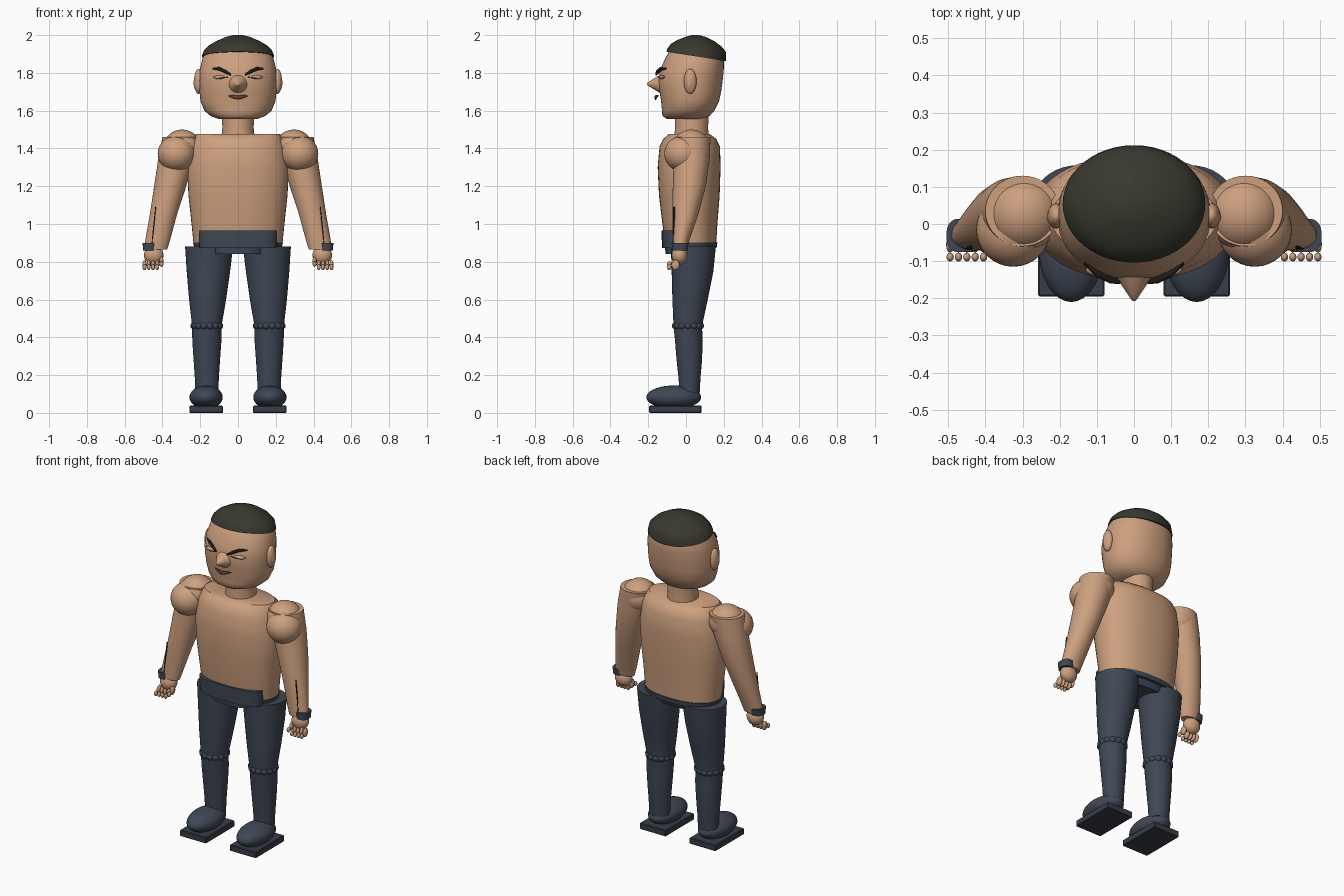
import bpy, bmesh, math
from mathutils import Vector


def material(name, rgb):
    m = bpy.data.materials.new(name)
    m.diffuse_color = (*rgb, 1)
    return m


SKIN = material("skin", (0.61, 0.35, 0.21))
HAIR = material("hair", (0.04, 0.04, 0.028))
CLOTH = material("dark_cloth", (0.05, 0.064, 0.09))
SOLE = material("sole", (0.04, 0.048, 0.065))
BROW = material("brow", (0.012, 0.012, 0.01))
LIP = material("lip", (0.13, 0.05, 0.03))


def finish(bm, name, mat, angle=40):
    bmesh.ops.recalc_face_normals(bm, faces=bm.faces)
    me = bpy.data.meshes.new(name)
    bm.to_mesh(me)
    bm.free()
    ob = bpy.data.objects.new(name, me)
    bpy.context.collection.objects.link(ob)
    me.materials.append(mat)
    bpy.ops.object.select_all(action='DESELECT')
    ob.select_set(True)
    bpy.context.view_layer.objects.active = ob
    bpy.ops.object.shade_smooth_by_angle(angle=math.radians(angle))
    return ob


def loft(name, mat, rings, n=40, power=2.0, angle=40):
    """Skin closed superellipse rings given as (centre, half axis, half axis)."""
    bm = bmesh.new()
    loops = []
    for c, a, b in rings:
        c, a, b = Vector(c), Vector(a), Vector(b)
        loop = []
        for i in range(n):
            t = math.tau * i / n
            u, v = math.cos(t), math.sin(t)
            u = math.copysign(abs(u) ** (2 / power), u)
            v = math.copysign(abs(v) ** (2 / power), v)
            loop.append(bm.verts.new(c + a * u + b * v))
        loops.append(loop)
    for p, q in zip(loops, loops[1:]):
        for i in range(n):
            j = (i + 1) % n
            bm.faces.new((p[i], p[j], q[j], q[i]))
    bm.faces.new(loops[0])
    bm.faces.new(loops[-1])
    return finish(bm, name, mat, angle)


def upright(name, mat, rows, **kw):
    """Rows are (z, x centre, x radius, y front, y back, slope along y)."""
    rings = [((cx, (y0 + y1) / 2, z), (rx, 0, 0), (0, (y1 - y0) / 2, s * (y1 - y0) / 2))
             for z, cx, rx, y0, y1, s in rows]
    return loft(name, mat, rings, **kw)


def body(rows, cx=0):
    return [(z, cx, rx, y0, y1, 0) for z, rx, y0, y1 in rows]


def stroke(name, mat, points, n=10):
    """Tapered stroke running along x: (x, y, z, y radius, z radius)."""
    return loft(name, mat, [((x, y, z), (0, ry, 0), (0, 0, rz)) for x, y, z, ry, rz in points], n=n)


def balls(name, mat, items, u=24, v=14):
    bm = bmesh.new()
    for c, r in items:
        vs = bmesh.ops.create_uvsphere(bm, u_segments=u, v_segments=v, radius=1)["verts"]
        for w in vs:
            w.co = Vector((w.co.x * r[0], w.co.y * r[1], w.co.z * r[2])) + Vector(c)
    return finish(bm, name, mat, 60)


def box(name, mat, lo, hi):
    bm = bmesh.new()
    bmesh.ops.create_cube(bm, size=1)
    for w in bm.verts:
        w.co = [(a + b) / 2 + k * (b - a) for a, b, k in zip(lo, hi, w.co)]
    bmesh.ops.bevel(bm, geom=bm.edges[:], offset=0.004, segments=1, affect='EDGES')
    return finish(bm, name, mat, 30)


# Head, neck and hair
upright("head", SKIN, body([
    (1.555, 0.10, -0.10, 0.09), (1.572, 0.145, -0.125, 0.125), (1.60, 0.178, -0.127, 0.15),
    (1.65, 0.198, -0.132, 0.175), (1.70, 0.204, -0.14, 0.186), (1.76, 0.206, -0.148, 0.194),
    (1.82, 0.202, -0.136, 0.2), (1.88, 0.187, -0.108, 0.2), (1.93, 0.16, -0.08, 0.18),
    (1.96, 0.11, -0.04, 0.13)]), n=48, power=2.15, angle=60)
upright("neck", SKIN, body([(1.46, 0.088, -0.062, 0.12), (1.51, 0.083, -0.058, 0.117),
                            (1.58, 0.085, -0.06, 0.12)]))
upright("hair", HAIR, [
    (1.887, 0, 0.192, -0.104, 0.212, -0.16), (1.92, 0, 0.180, -0.098, 0.211, -0.06),
    (1.945, 0, 0.155, -0.082, 0.190, -0.05), (1.97, 0, 0.112, -0.05, 0.15, -0.02),
    (1.99, 0, 0.065, -0.005, 0.105, 0), (2.0, 0, 0.025, 0.03, 0.07, 0)], n=48, angle=50)

# Pointed nose and mouth
loft("nose", SKIN, [((0, y, z), (r, 0, 0), (0, 0, h)) for y, z, r, h in
                    [(-0.135, 1.742, 0.052, 0.05), (-0.165, 1.742, 0.033, 0.032),
                     (-0.20, 1.741, 0.01, 0.01), (-0.207, 1.74, 0.003, 0.003)]], n=24, angle=60)
stroke("mouth", LIP, [(-0.053, -0.146, 1.679, 0.003, 0.002), (-0.025, -0.157, 1.674, 0.006, 0.009),
                      (0, -0.161, 1.669, 0.006, 0.012), (0.025, -0.157, 1.674, 0.006, 0.009),
                      (0.053, -0.146, 1.679, 0.003, 0.002)])

# Torso, hips and belt
upright("torso", SKIN, body([
    (0.89, 0.235, -0.11, 0.16), (1.0, 0.246, -0.125, 0.166), (1.15, 0.262, -0.143, 0.178),
    (1.30, 0.27, -0.15, 0.183), (1.41, 0.25, -0.14, 0.18), (1.45, 0.236, -0.12, 0.16),
    (1.477, 0.222, -0.09, 0.125)]), n=48, power=2.25, angle=45)
upright("hips", CLOTH, body([(0.875, 0.232, -0.113, 0.163), (0.903, 0.238, -0.115, 0.166)]),
        n=48, power=2.25)
upright("crotch", CLOTH, body([(0.84, 0.14, -0.108, 0.13), (0.885, 0.14, -0.112, 0.15)]), power=3)
upright("belt", CLOTH, body([(0.872, 0.205, -0.127, 0.03), (0.966, 0.208, -0.130, 0.03)]),
        n=48, power=3)

for s, side in ((1, "left"), (-1, "right")):
    # Brows, closed eyes and ears
    stroke(side + "_brow", BROW, [
        (s * 0.036, -0.158, 1.790, 0.004, 0.005), (s * 0.065, -0.150, 1.806, 0.010, 0.010),
        (s * 0.10, -0.133, 1.822, 0.010, 0.010), (s * 0.135, -0.106, 1.823, 0.004, 0.004)])
    balls(side + "_eyelid", SKIN, [((s * 0.09, -0.122, 1.777), (0.04, 0.018, 0.011))])
    stroke(side + "_eye_line", LIP, [
        (s * 0.052, -0.146, 1.779, 0.003, 0.002), (s * 0.09, -0.141, 1.773, 0.003, 0.0025),
        (s * 0.132, -0.115, 1.780, 0.003, 0.002)])
    balls(side + "_ear", SKIN, [((s * 0.209, 0.022, 1.755), (0.024, 0.034, 0.066)),
                                ((s * 0.216, 0.018, 1.748), (0.019, 0.02, 0.045))])

    # Shoulder balls and tapered arm
    balls(side + "_shoulder", SKIN, [((s * 0.325, -0.015, 1.372), (0.1, 0.1, 0.096)),
                                     ((s * 0.296, 0.028, 1.405), (0.1, 0.1, 0.095))], u=32, v=20)
    upright(side + "_arm", SKIN, [
        (1.46, s * 0.30, 0.10, -0.06, 0.13, 0), (1.34, s * 0.325, 0.098, -0.065, 0.125, 0),
        (1.20, s * 0.359, 0.085, -0.07, 0.105, 0), (1.05, s * 0.395, 0.072, -0.072, 0.065, 0),
        (0.92, s * 0.424, 0.066, -0.072, 0.02, 0), (0.865, s * 0.435, 0.06, -0.07, 0.005, 0)])

    # Hand with curled fingers
    balls(side + "_palm", SKIN, [((s * 0.446, -0.034, 0.835), (0.052, 0.042, 0.05))])
    fingers = []
    for i in range(5):
        x = s * (0.405 + 0.0225 * i)
        z = 0.80 if i == 0 else 0.783
        fingers += [((x, -0.055, z), (0.011, 0.022, 0.027)), ((x, -0.089, z - 0.012), (0.01, 0.012, 0.015))]
    balls(side + "_fingers", SKIN, fingers, u=12, v=8)

    # Wristband and thin forearm seam
    upright(side + "_wristband", CLOTH, [(0.86, s * 0.468, 0.035, -0.074, 0.008, 0),
                                         (0.90, s * 0.468, 0.037, -0.076, 0.014, 0)], power=2.5)
    upright(side + "_seam", BROW, [(0.90, s * 0.455, 0.003, -0.069, -0.06, 0),
                                   (1.09, s * 0.436, 0.002, -0.068, -0.058, 0)], n=8)

    # Trouser leg with scalloped knee ring
    upright(side + "_leg", CLOTH, body([
        (0.88, 0.127, -0.08, 0.158), (0.75, 0.115, -0.076, 0.145), (0.60, 0.098, -0.072, 0.115),
        (0.46, 0.078, -0.066, 0.085), (0.38, 0.077, -0.058, 0.088), (0.28, 0.07, -0.05, 0.085),
        (0.19, 0.064, -0.04, 0.077), (0.10, 0.06, -0.034, 0.072)], s * 0.165))
    for ob in [bpy.context.object]:
        for v in ob.data.vertices:
            v.co.x -= s * 0.012 * max(0, (v.co.z - 0.46) / 0.42)
    balls(side + "_knee_ring", CLOTH, [
        ((s * 0.165 + 0.066 * math.cos(a), 0.01 + 0.066 * math.sin(a), 0.461), (0.021, 0.021, 0.02))
        for a in [math.tau * k / 14 for k in range(14)]], u=12, v=8)

    # Shoe and flat sole
    balls(side + "_shoe", CLOTH, [((s * 0.169, -0.065, 0.083), (0.088, 0.145, 0.062))], u=32, v=18)
    box(side + "_sole", SOLE, (s * 0.169 - 0.089, -0.195, 0), (s * 0.169 + 0.089, 0.082, 0.038))
